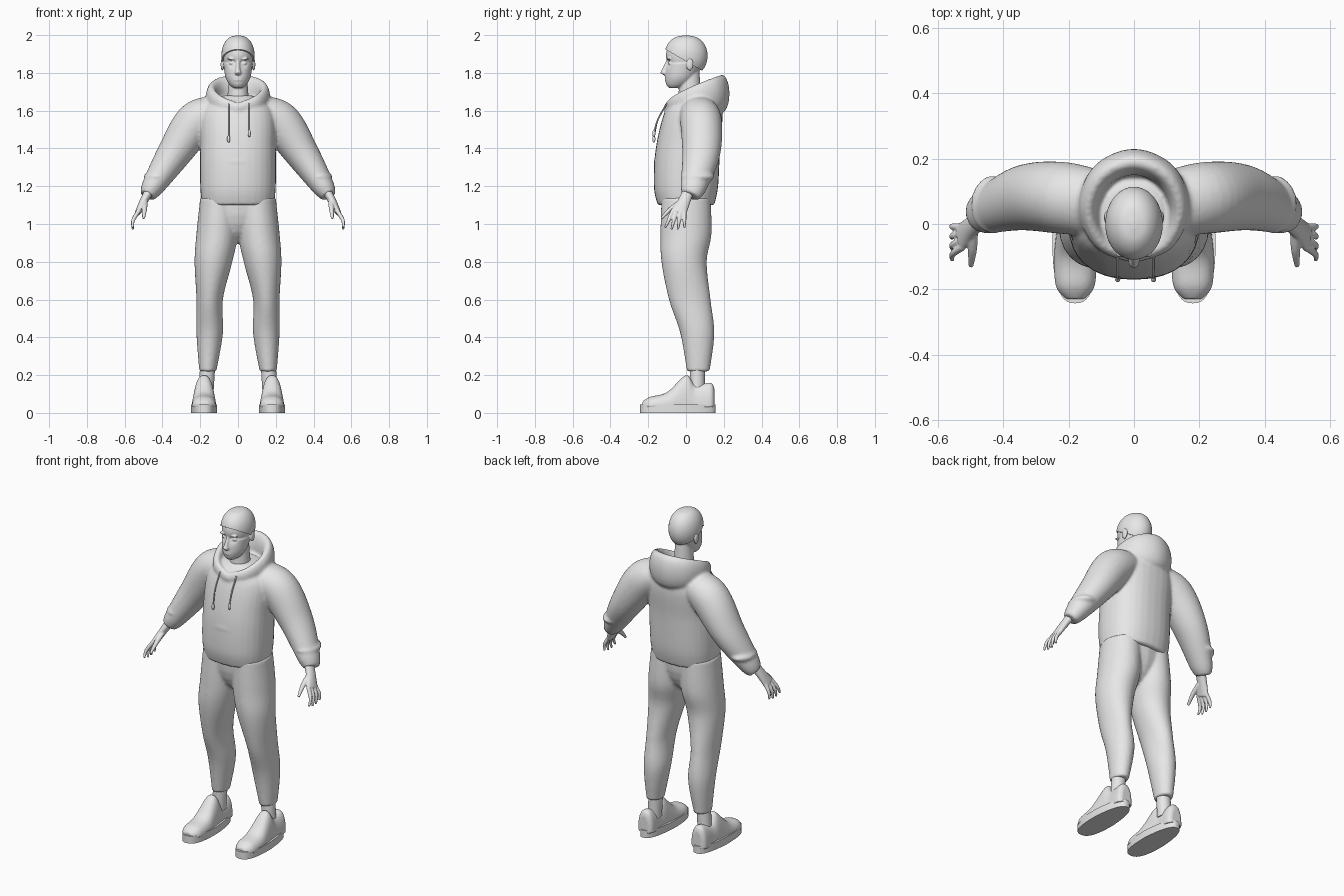
import bpy, bmesh, math
from mathutils import Vector, Matrix

default_cube = bpy.data.objects.get("Cube")
if default_cube:
    bpy.data.objects.remove(default_cube)

shade = (.8, .8, .8, 1)
grey = bpy.data.materials.new("light_grey")
grey.use_nodes = True
grey.diffuse_color = shade
grey.node_tree.nodes["Principled BSDF"].inputs["Base Color"].default_value = shade
X, Y, Z = Matrix.Identity(3)
SIDES = {"left": 1, "right": -1}


def spline(rings, steps=8):
    """Smooth interpolation through rings of (x, y, z, half width, half depth)."""
    padded = [Vector(ring) for ring in (rings[0], *rings, rings[-1])]
    out = []
    for before, start, end, after in zip(padded, padded[1:], padded[2:], padded[3:]):
        leave, arrive = (end - before) / 2, (after - start) / 2
        for step in range(steps):
            t = step / steps
            blend = t * t * (3 - 2 * t)
            out.append(start.lerp(end, blend) + leave * t * (1 - t) ** 2 - arrive * t * t * (1 - t))
    return out + [padded[-1]]


def rounded(value, power):
    return math.copysign(abs(value) ** (2 / power), value)


def loft(bm, rings, depth_axis=None, side=1, sides=32, power=2):
    """Skin rings; level by default, or square to the path with depth along depth_axis."""
    rings = spline(rings)
    centres = [Vector((side * ring[0], ring[1], ring[2])) for ring in rings]
    loops = []
    for i, (centre, ring) in enumerate(zip(centres, rings)):
        across, deep = X, Y
        if depth_axis:
            along = (centres[min(i + 1, len(centres) - 1)] - centres[max(i - 1, 0)]).normalized()
            deep = (depth_axis - along * depth_axis.dot(along)).normalized()
            across = deep.cross(along)
        loop = []
        for k in range(sides):
            angle = math.tau * k / sides
            offset = across * ring[3] * rounded(math.cos(angle), power)
            offset += deep * ring[4] * rounded(math.sin(angle), power)
            loop.append(bm.verts.new(centre + offset))
        loops.append(loop)
    for low, high in zip(loops, loops[1:]):
        for k in range(sides):
            bm.faces.new((low[k - 1], low[k], high[k], high[k - 1]))
    bm.faces.new(loops[0])
    bm.faces.new(loops[-1])


def ball(bm, centre, size):
    bmesh.ops.create_uvsphere(bm, u_segments=20, v_segments=12, radius=1,
                              matrix=Matrix.LocRotScale(Vector(centre), None, Vector(size)))


def finish(bm, name, voxel=0):
    """Make the object; a voxel size blends its overlapping shells into one skin."""
    bmesh.ops.recalc_face_normals(bm, faces=bm.faces[:])
    mesh = bpy.data.meshes.new(name)
    bm.to_mesh(mesh)
    bm.free()
    mesh.materials.append(grey)
    ob = bpy.data.objects.new(name, mesh)
    bpy.context.collection.objects.link(ob)
    if voxel:
        remesh = ob.modifiers.new("Blend", "REMESH")
        remesh.mode = "VOXEL"
        remesh.voxel_size = voxel
        remesh.use_smooth_shade = True
        soften = ob.modifiers.new("Soften", "SMOOTH")
        soften.iterations = 3
    else:
        bpy.ops.object.select_all(action="DESELECT")
        ob.select_set(True)
        bpy.context.view_layer.objects.active = ob
        bpy.ops.object.shade_smooth_by_angle(angle=math.radians(45))


# Hoodie body with hem and pocket edge
bm = bmesh.new()
loft(bm, [(0, 0, 1.1, .19, .15), (0, 0, 1.2, .2, .17), (0, .01, 1.4, .2, .17),
          (0, .04, 1.6, .19, .15), (0, .04, 1.68, .08, .08)], power=2.3)
ball(bm, (0, -.15, 1.33), (.08, .02, .02))

# Sleeves with a gathered forearm
for side in SIDES.values():
    loft(bm, [(.1, .06, 1.6, .08, .1), (.22, .08, 1.54, .11, .11), (.34, .08, 1.37, .09, .1),
              (.45, .04, 1.2, .06, .07), (.48, .02, 1.15, .04, .05)], Y, side)
    ball(bm, (side * .43, .06, 1.25), (.07, .09, .03))

# Hood: a ring around the neck that grows toward the back
hood = []
for k in range(-4, 5):
    angle = math.pi * k / 4
    back = (1 - math.cos(angle)) / 2
    hood.append((.14 * math.sin(angle), .29 * back - .1, 1.61 + .08 * math.sqrt(back),
                 .02 + .02 * back, .03 + .07 * back))
# Start and end at the throat
hood = hood[4:] + hood[1:5]
loft(bm, hood, Z)
finish(bm, "hoodie", .009)

# Drawstrings with end knots
for name, x, low in (("left", .06, 1.48), ("right", -.05, 1.45)):
    bm = bmesh.new()
    thin = (.004, .004)
    loft(bm, [(x, -.1, 1.64, *thin), (x, -.15, 1.55, *thin), (x, -.17, low, *thin)], X, sides=10)
    ball(bm, (x, -.17, low), (.008, .008, .02))
    finish(bm, "drawstring_" + name)

# Trousers: hips and two legs
bm = bmesh.new()
ball(bm, (0, 0, 1.1), (.17, .13, .2))
for side in SIDES.values():
    loft(bm, [(.1, 0, 1.14, .1, .13), (.11, 0, .95, .11, .135), (.13, -.01, .8, .1, .12),
              (.15, .02, .6, .07, .11), (.15, .06, .42, .07, .09), (.16, .065, .22, .045, .06)], side=side)
finish(bm, "trousers", .009)

for name, side in SIDES.items():
    # Ankle
    bm = bmesh.new()
    loft(bm, [(.16, .06, .26, .04, .04), (.17, .06, .1, .04, .04)], side=side)
    finish(bm, "ankle_" + name)

    # Shoe upper: half-round sections given by place, height and half width
    bm = bmesh.new()
    base = .03
    sections = ((-.23, .03, .03), (-.19, .055, .06), (-.1, .08, .065), (0, .17, .055),
                (.05, .12, .05), (.13, .13, .05), (.15, .1, .03))
    loft(bm, [(.18, y, base, width, height) for y, height, width in sections], Z, side, power=2.4)
    for v in bm.verts:
        v.co.z = max(v.co.z, base)
    finish(bm, "shoe_upper_" + name, .006)

    # Sole, narrower toward the heel
    bm = bmesh.new()
    loft(bm, [(0, 0, 0, .07, .2), (0, 0, .045, .07, .2)], sides=48, power=2.6)
    for v in bm.verts:
        v.co.x = side * (.18 + v.co.x * (1 - max(v.co.y, 0)))
        v.co.y -= .043
    finish(bm, "shoe_sole_" + name)

    # Hand: wrist and palm
    bm = bmesh.new()
    loft(bm, [(.46, .02, 1.19, .026, .03), (.5, -.01, 1.12, .021, .033),
              (.53, -.04, 1.06, .016, .043)], Y, side)
    # Fingers fan out from the knuckles
    for k in range(4):
        spread = (k - 1.5) * .02
        tip = .965 + .01 * abs(k - 1.5)
        loft(bm, [(.525, spread - .04, 1.07, .012, .012), (.555, spread * 1.4 - .05, 1.02, .01, .01),
                  (.557, spread * 1.7 - .06, tip, .006, .006)], Y, side, sides=12)
    # Thumb
    loft(bm, [(.495, -.02, 1.12, .015, .018), (.495, -.08, 1.08, .013, .014),
              (.5, -.13, 1.03, .007, .008)], X, side, sides=12)
    finish(bm, "hand_" + name, .004)


def cranium(bm, grow):
    rings = []
    for k in range(-5, 6):
        angle = .3 * k
        girth = math.cos(angle) ** .8
        rings.append((0, 0, 1.89 + (.1 + grow) * math.sin(angle), (.08 + grow) * girth, (.106 + grow) * girth))
    loft(bm, rings, sides=48)


# Head: cranium and jaw with eye sockets pressed in
bm = bmesh.new()
cranium(bm, 0)
loft(bm, [(0, -.06, 1.72, .025, .03), (0, -.045, 1.74, .047, .06), (0, -.03, 1.78, .067, .08),
          (0, -.01, 1.85, .078, .095)], sides=48)
for side in SIDES.values():
    socket = Vector((side * .034, -.1, 1.853))
    for v in bm.verts:
        v.co.y += .016 * math.exp(-((v.co - socket).length / .02) ** 2)

# Neck, nose and lips
loft(bm, [(0, .02, 1.82, .045, .05), (0, .02, 1.62, .06, .065)])
loft(bm, [(0, -.09, 1.87, .008, .012), (0, -.11, 1.82, .012, .017), (0, -.115, 1.8, .017, .02),
          (0, -.105, 1.787, .01, .01)], sides=16)
for z in (1.763, 1.774):
    ball(bm, (0, -.103, z), (.025, .01, .005))

# Eyes, brows and ears
for side in SIDES.values():
    ball(bm, (side * .034, -.083, 1.852), (.014, .012, .009))
    ball(bm, (side * .036, -.092, 1.874), (.024, .01, .006))
    ball(bm, (side * .083, .02, 1.845), (.009, .02, .033))
finish(bm, "head", .0045)

# Short hair: a cap trimmed along the sloping hairline
bm = bmesh.new()
cranium(bm, .008)
cut = bmesh.ops.bisect_plane(bm, geom=bm.verts[:] + bm.edges[:] + bm.faces[:],
                             plane_co=(0, -.11, 1.925), plane_no=(0, .5, .86), clear_inner=True)
rim = [item for item in cut["geom_cut"] if isinstance(item, bmesh.types.BMEdge)]
bmesh.ops.holes_fill(bm, edges=rim)
finish(bm, "hair")
